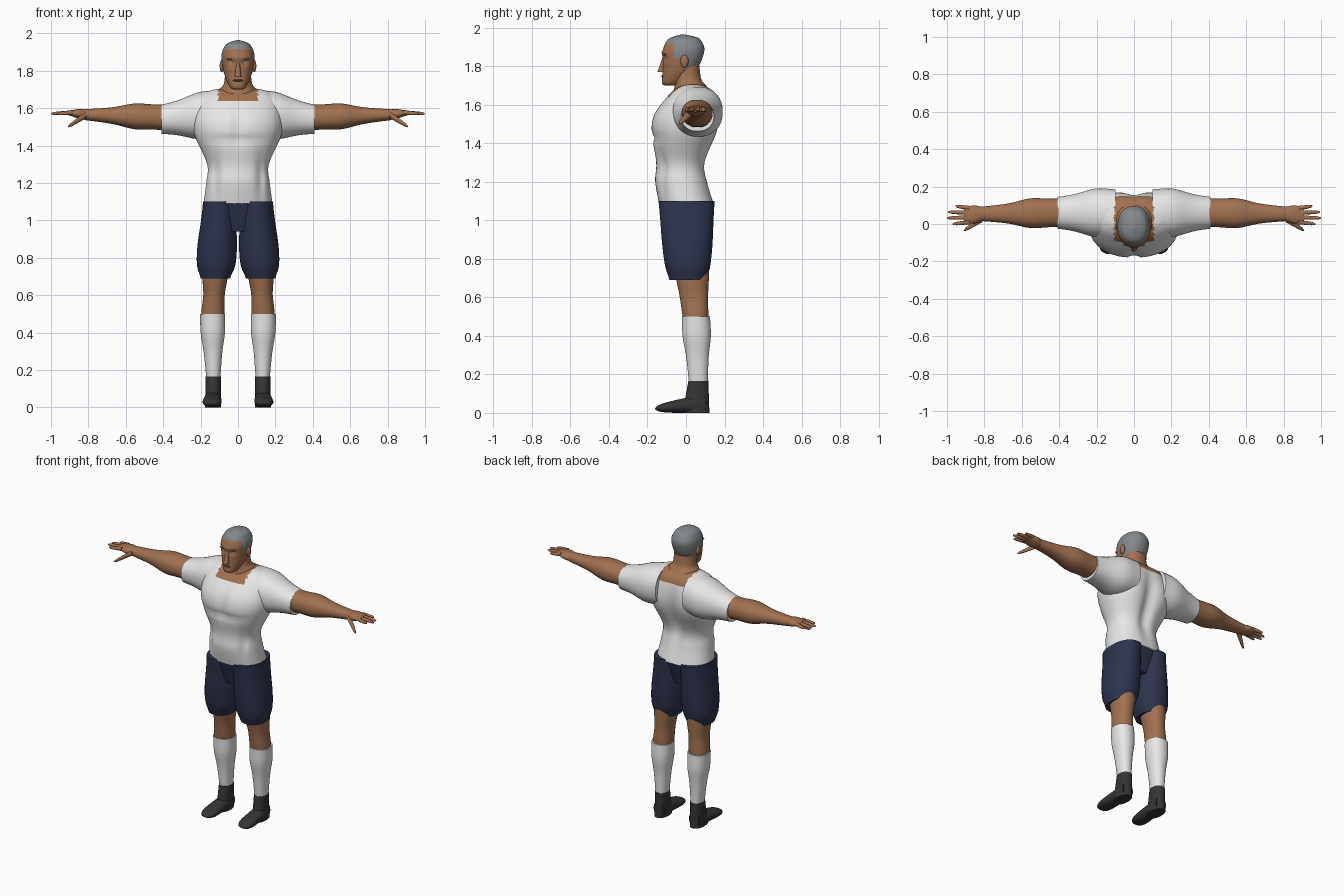
import bpy, bmesh, math
from math import exp
from mathutils import Vector

cube = bpy.data.objects.get("Cube")
if cube:
    bpy.data.objects.remove(cube, do_unlink=True)


def material(name, r, g, b):
    mat = bpy.data.materials.new(name)
    mat.use_nodes = True
    mat.diffuse_color = (r, g, b, 1)
    shader = next(node for node in mat.node_tree.nodes if node.type == 'BSDF_PRINCIPLED')
    shader.inputs["Base Color"].default_value = (r, g, b, 1)
    shader.inputs["Roughness"].default_value = .8
    return mat


SKIN = material("tan skin", .36, .165, .08)
WHITE = material("white cloth", .8, .8, .8)
NAVY = material("navy cloth", .027, .034, .075)
HAIR = material("grey hair", .23, .25, .26)
SHOE = material("charcoal shoe", .035, .035, .035)
EYE = material("pale eye", .4, .47, .47)
LIP = material("brown lip", .22, .085, .05)
parts = []


def bump(value, middle, width):
    return exp(-((value - middle) / width) ** 2)


def mix(low, high, t):
    return low + (high - low) * t


def finish(name, bm, materials, mirror, rule=None):
    bmesh.ops.recalc_face_normals(bm, faces=bm.faces)
    if rule:
        for face in bm.faces:
            face.material_index = rule(face.calc_center_median())
    mesh = bpy.data.meshes.new(name)
    bm.to_mesh(mesh)
    bm.free()
    for mat in materials:
        mesh.materials.append(mat)
    part = bpy.data.objects.new(name, mesh)
    bpy.context.collection.objects.link(part)
    if mirror:
        part.modifiers.new("mirror", 'MIRROR').use_mirror_merge = False
    parts.append(part)


def skin_rings(name, rings, axis, materials, mirror=False, sides=32, power=2.2, shape=None, rule=None):
    """Join rings, each a centre and two radii, into a closed surface along an axis."""
    bm = bmesh.new()
    across = [i for i in range(3) if i != "xyz".index(axis)]
    loops = []
    for centre, *radii in rings:
        loop = []
        for k in range(sides):
            angle = math.tau * (k + .5) / sides
            point = Vector(centre)
            for i, radius, wave in zip(across, radii, (math.cos(angle), math.sin(angle))):
                point[i] += radius * math.copysign(abs(wave) ** (2 / power), wave)
            if shape:
                shape(point)
            loop.append(bm.verts.new(point))
        loops.append(loop)
    for lower, upper in zip(loops, loops[1:]):
        for k in range(sides):
            n = (k + 1) % sides
            bm.faces.new((lower[k], lower[n], upper[n], upper[k]))
    bm.faces.new(loops[0])
    bm.faces.new(loops[-1])
    finish(name, bm, materials, mirror, rule)


def limb(name, axis, start, end, first, last, mat, swells=(), rounded=False, mirror=True, steps=20):
    """Tapered form whose radii swell or shrink around places along its length."""
    rings = []
    for i in range(steps + 1):
        t = i / steps
        tip = max(1 - t ** 8, .02) ** .5 if rounded else 1
        radii = []
        for side in range(2):
            growth = sum(amount[side] * bump(t, place, width) for place, width, amount in swells)
            radii.append(mix(first[side], last[side], t) * (1 + growth) * tip)
        rings.append((Vector(start).lerp(Vector(end), t), *radii))
    skin_rings(name, rings, axis, [mat], mirror)


def column(name, rows, materials, steps=6, **options):
    """Upright form through rows of height, half width, front and back, eased by a spline."""
    rings = []
    padded = [rows[0], *rows, rows[-1]]
    for quad in zip(padded, padded[1:], padded[2:], padded[3:]):
        for s in range(steps + (quad[2] is rows[-1])):
            t = s / steps
            z, half, front, back = (
                mix(b, c, t) + t * (1 - t) / 2 * ((1 - t) * (2 * b - a - c) + t * (2 * c - b - d))
                for a, b, c, d in zip(*quad))
            rings.append(((0, (front + back) / 2, z), half, (back - front) / 2))
    skin_rings(name, rings, 'z', materials, **options)


def ellipsoid(name, centre, size, mat, mirror=True):
    bm = bmesh.new()
    bmesh.ops.create_uvsphere(bm, u_segments=16, v_segments=10, radius=1)
    bmesh.ops.scale(bm, verts=bm.verts, vec=size)
    bmesh.ops.translate(bm, verts=bm.verts, vec=centre)
    finish(name, bm, [mat], mirror)


# Shirt body with chest, stomach and spine relief
def muscles(p):
    if p.y < 0:
        p.y += .02 * bump(p.x, 0, .02) * bump(p.z, 1.5, .1)
        p.y += .014 * bump(p.z, 1.43, .02) * bump(p.x, 0, .16)
        p.y += .015 * bump(abs(p.x), .12, .02) * bump(p.z, 1.23, .12)
    else:
        p.y -= .03 * bump(p.x, 0, .04) * bump(p.z, 1.4, .2)
        p.y += .01 * bump(abs(p.x), .12, .05) * bump(p.z, 1.5, .1)


def neckline(c):
    return int(abs(c.x) < .105 and c.z > 1.63)


column("shirt_body", [
    (1.09, .185, -.14, .145), (1.2, .17, -.16, .115), (1.3, .165, -.155, .105),
    (1.45, .23, -.18, .16), (1.55, .24, -.165, .17), (1.65, .215, -.09, .15),
    (1.69, .16, -.045, .115), (1.705, .09, -.02, .08)],
    [WHITE, SKIN], sides=72, shape=muscles, rule=neckline)

# Sleeves, bare arms and palms
limb("sleeves", 'x', (.1, .06, 1.57), (.41, .06, 1.54), (.12, .12), (.085, .078), WHITE,
     [(.35, .3, (.2, .2))])
limb("arms", 'x', (.38, .06, 1.55), (.82, .054, 1.565), (.078, .07), (.038, .029), SKIN,
     [(.4, .2, (.28, .28))])
limb("palms", 'x', (.8, .054, 1.565), (.91, .048, 1.575), (.036, .028), (.042, .012), SKIN,
     [(.5, .3, (.25, .25))])

# Fingers fan out from the palm
for i, (label, reach) in enumerate(dict(index=.97, middle=1, ring=.995, little=.955).items()):
    limb(label + "_fingers", 'x', (.88, .01 + i * .025, 1.577), (reach, i * .032, 1.57),
         (.012, .012), (.009, .009), SKIN, rounded=True)
limb("thumbs", 'x', (.81, .03, 1.565), (.91, -.035, 1.5), (.02, .018), (.01, .01), SKIN, rounded=True)

# Shorts gathered at the knee hems
limb("shorts_hips", 'z', (0, 0, 1.1), (0, 0, .94), (.18, .135), (.1, .09), NAVY,
     [(.4, .3, (.1, 0))], mirror=False)
limb("shorts_legs", 'z', (.098, .003, 1.1), (.121, .01, .69), (.087, .145), (.08, .1), NAVY,
     [(.7, .45, (.3, .1)), (1, .1, (-.2, -.1))])

# Bare knees, socks and shoes
limb("knees", 'z', (.12, .03, .74), (.135, .05, .49), (.07, .09), (.062, .066), SKIN,
     [(.55, .25, (-.12, -.04))])
limb("socks", 'z', (.136, .052, .5), (.132, .064, .16), (.066, .072), (.038, .049), WHITE,
     [(.3, .22, (.13, .13))])
limb("shoe_ankles", 'z', (.132, .064, .166), (.134, .052, 0), (.041, .052), (.042, .07), SHOE)
limb("shoe_feet", 'y', (.133, .1, .05), (.14, -.16, .022), (.04, .05), (.058, .022), SHOE, rounded=True)

# Neck
column("neck", [(1.6, .1, -.09, .15), (1.69, .1, -.06, .11), (1.73, .076, -.058, .08),
                (1.8, .068, -.055, .07)], [SKIN])


# Head, with cropped hair above the hairline
def hairline(c):
    edge = 1.915 if c.y < -.065 else 1.845 if c.y < -.01 else 1.785
    return int(c.z > edge)


def face_relief(p):
    if p.y < -.04:
        p.y += .012 * bump(abs(p.x), .034, .018) * bump(p.z, 1.842, .014)
        p.y -= .006 * bump(p.z, 1.868, .012) * bump(p.x, 0, .06)


column("head", [
    (1.7, .025, -.11, -.05), (1.715, .045, -.125, -.02), (1.79, .076, -.12, .06),
    (1.88, .088, -.12, .095), (1.93, .072, -.1, .08), (1.95, .05, -.075, .055), (1.963, .01, -.03, 0)],
    [SKIN, HAIR], steps=9, sides=64, shape=face_relief, rule=hairline)

# Facial features
limb("nose", 'z', (0, -.12, 1.77), (0, -.105, 1.85), (.018, .028), (.009, .015), SKIN, mirror=False)
ellipsoid("ears", (.087, -.008, 1.825), (.011, .021, .033), SKIN)
ellipsoid("eyes", (.034, -.098, 1.842), (.016, .006, .006), EYE)
ellipsoid("eyebrows", (.037, -.11, 1.862), (.024, .008, .005), HAIR)
ellipsoid("lips", (0, -.12, 1.748), (.027, .009, .006), LIP, mirror=False)

# Smooth shading that keeps hems sharp
bpy.ops.object.select_all(action='DESELECT')
for part in parts:
    part.select_set(True)
bpy.context.view_layer.objects.active = parts[0]
bpy.ops.object.shade_smooth_by_angle(angle=math.radians(50))
